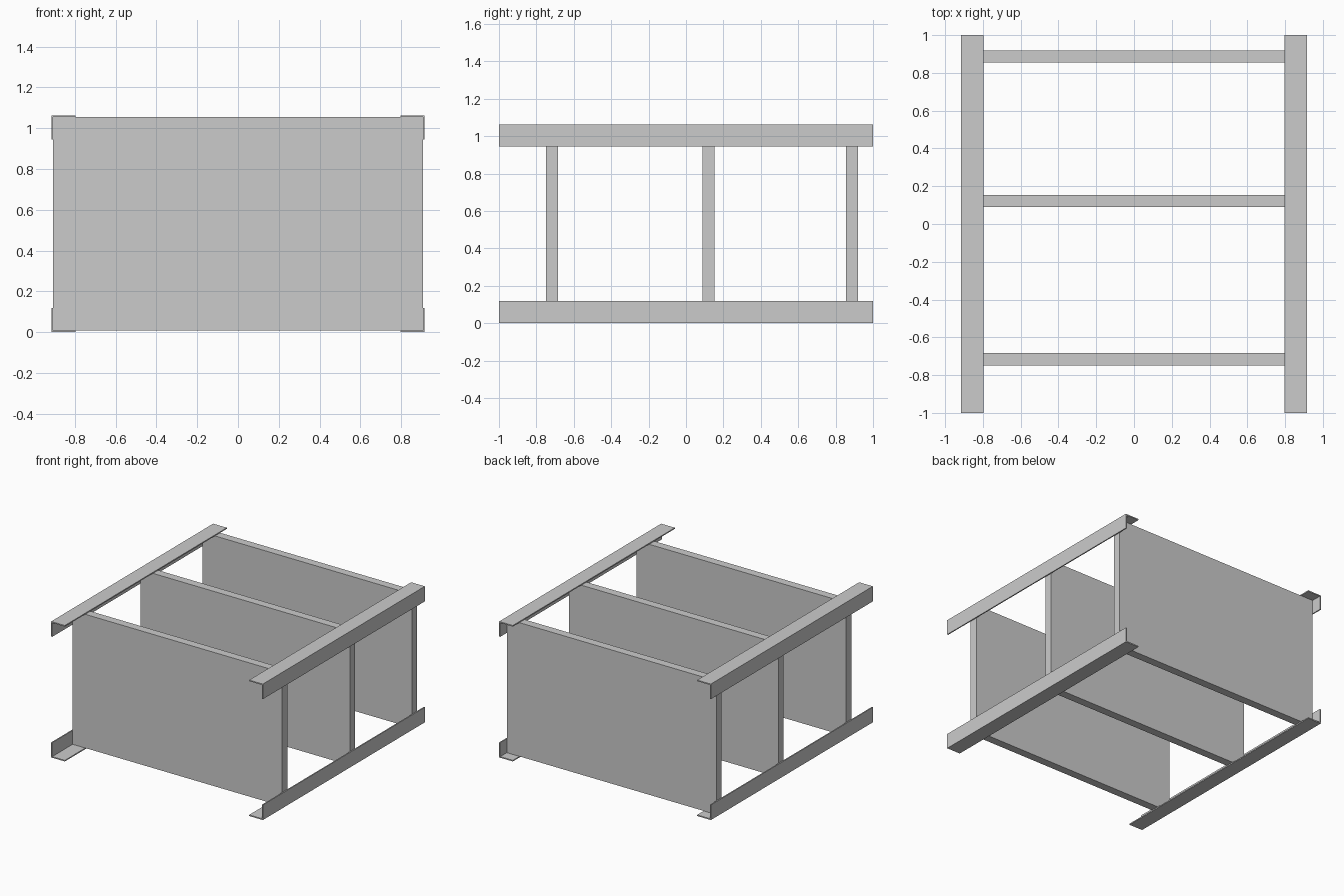
import bpy, bmesh

if "Cube" in bpy.data.objects:
    bpy.data.objects.remove(bpy.data.objects["Cube"])

W, H, LEG, T = 0.915, 1.063, 0.118, 0.009   # half width, height, flange width, sheet thickness


def extrude_y(name, profile, y0, y1):
    """Extrude an x-z profile along y."""
    bm = bmesh.new()
    face = bm.faces.new([bm.verts.new((x, y0, z)) for x, z in profile])
    res = bmesh.ops.extrude_face_region(bm, geom=[face])
    verts = [v for v in res["geom"] if isinstance(v, bmesh.types.BMVert)]
    bmesh.ops.translate(bm, verts=verts, vec=(0, y1 - y0, 0))
    bmesh.ops.recalc_face_normals(bm, faces=bm.faces)
    me = bpy.data.meshes.new(name)
    bm.to_mesh(me)
    bm.free()
    ob = bpy.data.objects.new(name, me)
    bpy.context.collection.objects.link(ob)
    return ob


# L-shaped corner posts, running along y, mirrored into four corners
angle = [(0, 0), (LEG, 0), (LEG, T), (T, T), (T, LEG), (0, LEG)]
for side, sx in (("left", 1), ("right", -1)):
    for level, sz in (("lower", 1), ("upper", -1)):
        profile = [(sx * (x - W), z if sz > 0 else H - z) for x, z in angle]
        extrude_y(f"{level}_{side}_angle_post", profile, -1, 1)

# Three flat shelves held inside the posts
x, lo, hi = W - T, T, H - T
for name, y in (("front", -0.716), ("middle", 0.121), ("back", 0.887)):
    extrude_y(f"{name}_shelf", [(-x, lo), (x, lo), (x, hi), (-x, hi)], y - 0.032, y + 0.032)
